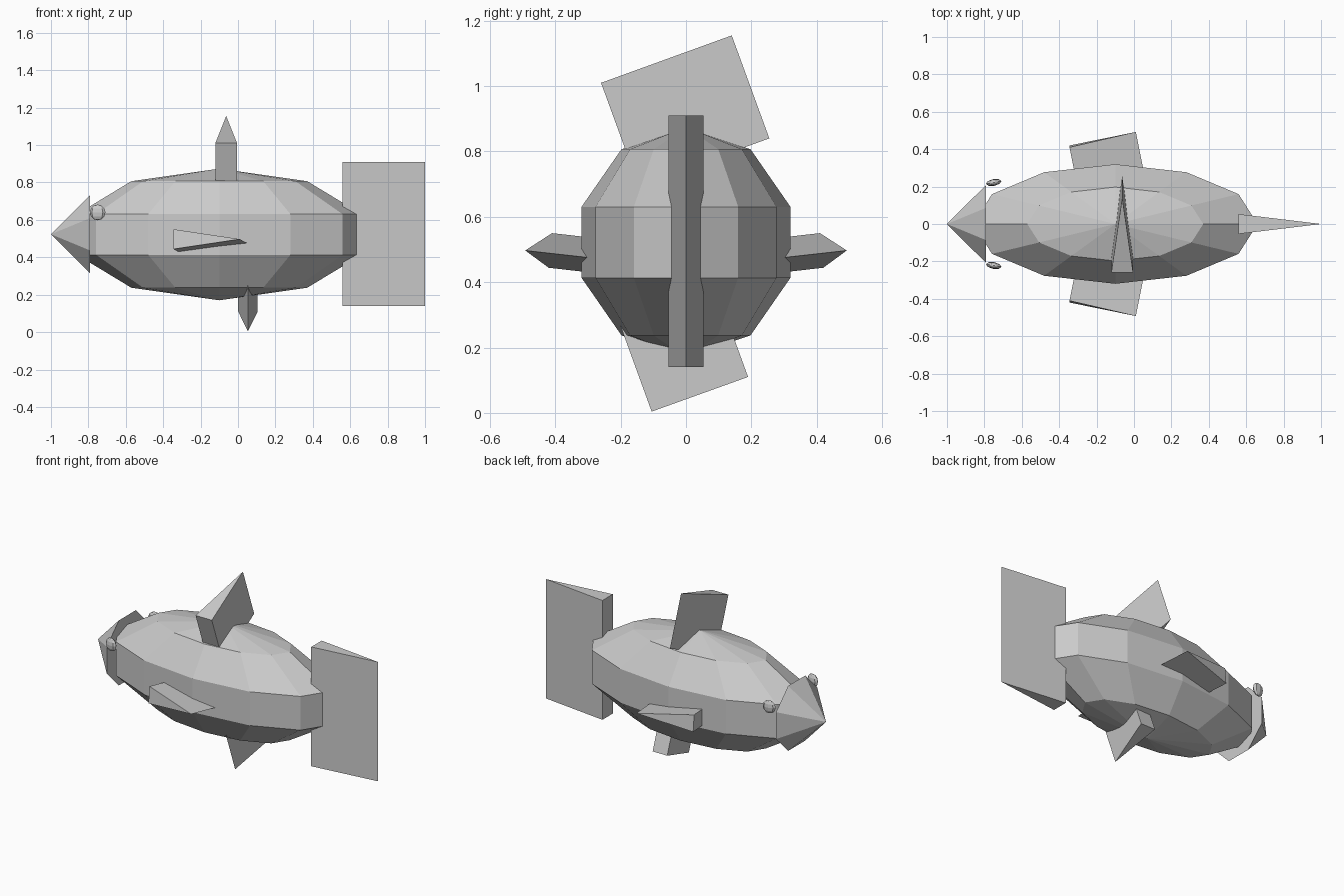
import bpy
import bmesh
import math
from mathutils import Matrix, Vector

cube = bpy.data.objects.get("Cube")
if cube:
    bpy.data.objects.remove(cube, do_unlink=True)

grey = bpy.data.materials.new("plain grey")
grey.use_nodes = True
grey.diffuse_color = (0.6, 0.6, 0.6, 1)
grey.node_tree.nodes["Principled BSDF"].inputs["Base Color"].default_value = (0.6, 0.6, 0.6, 1)


def finish(name, bm):
    """Turn a bmesh into a flat shaded grey object."""
    bmesh.ops.recalc_face_normals(bm, faces=bm.faces)
    mesh = bpy.data.meshes.new(name)
    bm.to_mesh(mesh)
    bm.free()
    mesh.materials.append(grey)
    obj = bpy.data.objects.new(name, mesh)
    bpy.context.collection.objects.link(obj)
    return obj


def ellipsoid(name, centre, radii, segments, rings, turn=Matrix()):
    bm = bmesh.new()
    place = Matrix.Translation(centre) @ turn @ Matrix.Diagonal((*radii, 1))
    bmesh.ops.create_uvsphere(bm, u_segments=segments, v_segments=rings, radius=1, matrix=place)
    return finish(name, bm)


def wedge(name, base, length, thick, span):
    """Triangular prism: blunt at base, sharp at base + length, swept along span."""
    base, length, thick, span = map(Vector, (base, length, thick, span))
    bm = bmesh.new()
    corners = [base + thick, base - thick, base + length]
    face = bm.faces.new([bm.verts.new(c) for c in corners])
    swept = bmesh.ops.extrude_face_region(bm, geom=[face], use_keep_orig=True)["geom"]
    bmesh.ops.translate(bm, vec=span, verts=[v for v in swept if isinstance(v, bmesh.types.BMVert)])
    return finish(name, bm)


# Body
ellipsoid("body", (-0.1, 0, 0.522), (0.8, 0.336, 0.352), 12, 5)

# Pointed snout
bm = bmesh.new()
aim = Matrix.Rotation(math.radians(-90), 4, "Y") @ Matrix.Rotation(math.radians(22.5), 4, "Z")
bmesh.ops.create_cone(bm, cap_ends=True, segments=8, radius1=0.227, radius2=0, depth=0.21,
                      matrix=Matrix.Translation((-0.895, 0, 0.523)) @ aim)
finish("snout", bm)

# Tail, back fin and belly fin
wedge("tail_fin", (0.56, 0, 0.14), (0.44, 0, 0), (0, 0.053, 0), (0, 0, 0.77))
wedge("back_fin", (-0.063, -0.26, 1.01), (0, 0.4, 0.145), (0.058, 0, 0), (0, 0.115, -0.315))
wedge("belly_fin", (0.053, 0.19, 0.11), (0, -0.295, -0.106), (0.052, 0, 0), (0, -0.1, 0.275))

# Paired side fins and eyes
for side, label in ((1, "rear"), (-1, "front")):
    wedge(label + "_side_fin", (-0.345, side * 0.415, 0.497), (0.355, side * 0.077, 0),
          (0, side * -0.005, 0.053), (0.05, side * -0.25, -0.028))
    ellipsoid(label + "_eye", (-0.75, side * 0.222, 0.64), (0.042, 0.018, 0.042), 8, 6,
              Matrix.Rotation(math.radians(side * 10), 4, "Z"))
